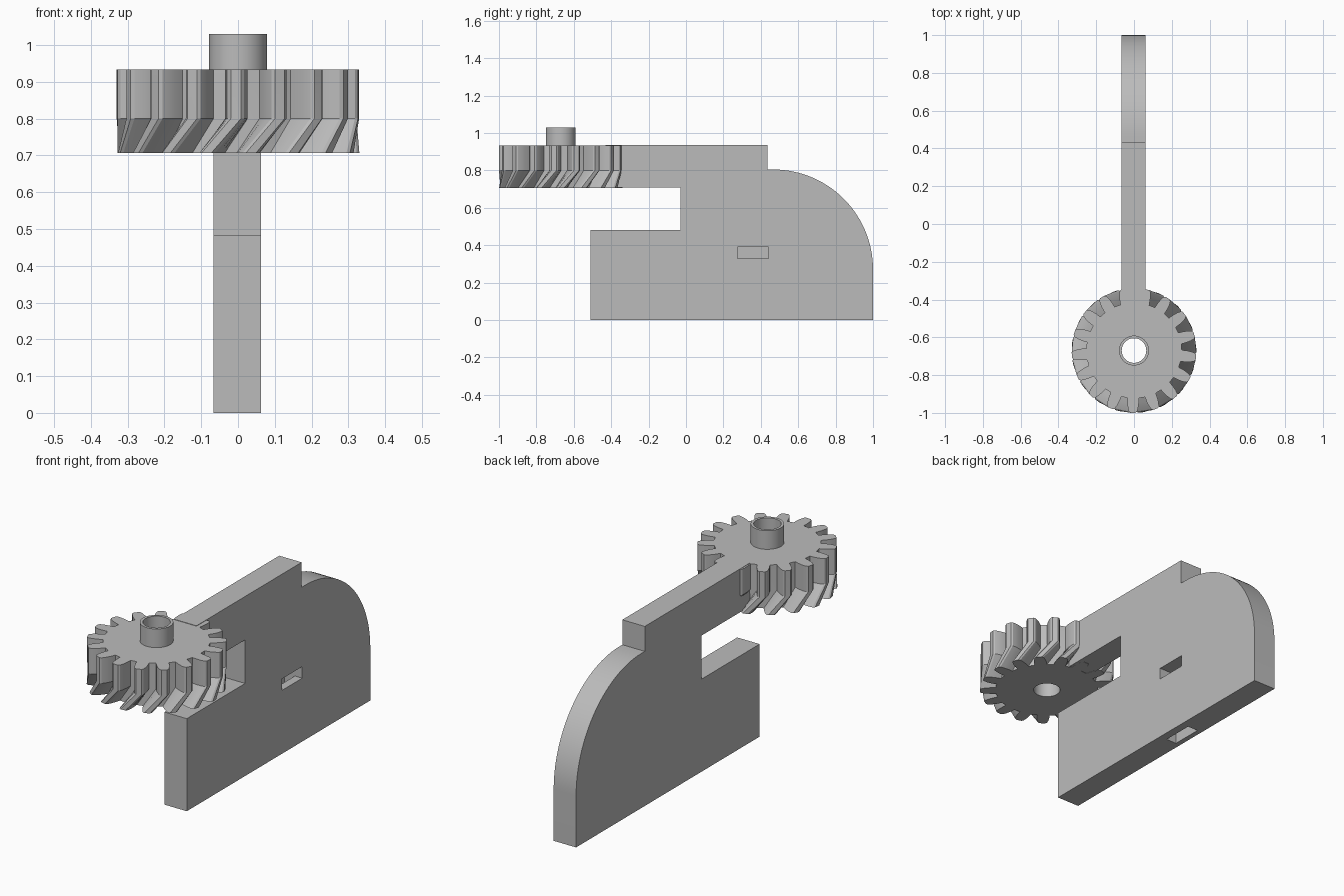
import bpy, bmesh, math
from math import radians, cos, sin
from mathutils import Matrix

cube = bpy.data.objects.get("Cube")
if cube:
    bpy.data.objects.remove(cube)

grey = bpy.data.materials.new("plain_grey")
grey.use_nodes = True
grey.diffuse_color = (0.5, 0.5, 0.5, 1)
grey.node_tree.nodes["Principled BSDF"].inputs["Base Color"].default_value = grey.diffuse_color


def loft(name, rings):
    """Join equal closed rings of points into a capped solid."""
    bm = bmesh.new()
    layers = [[bm.verts.new(p) for p in ring] for ring in rings]
    count = len(layers[0])
    for low, high in zip(layers, layers[1:]):
        for i in range(count):
            j = (i + 1) % count
            bm.faces.new((low[i], low[j], high[j], high[i]))
    bm.faces.new(layers[0][::-1])
    bm.faces.new(layers[-1])
    bmesh.ops.recalc_face_normals(bm, faces=bm.faces)
    mesh = bpy.data.meshes.new(name)
    bm.to_mesh(mesh)
    bm.free()
    mesh.materials.append(grey)
    obj = bpy.data.objects.new(name, mesh)
    bpy.context.collection.objects.link(obj)
    return obj


def cylinder(name, radius, y, z0, z1, sides=64):
    turns = [2 * math.pi * i / sides for i in range(sides)]
    return loft(name, [[(radius * cos(a), y + radius * sin(a), z) for a in turns] for z in (z0, z1)])


def activate(obj):
    bpy.ops.object.select_all(action='DESELECT')
    obj.select_set(True)
    bpy.context.view_layer.objects.active = obj


def combine(obj, other, operation):
    mod = obj.modifiers.new(operation.title(), 'BOOLEAN')
    mod.operation = operation
    mod.solver = 'EXACT'
    mod.object = other
    activate(obj)
    bpy.ops.object.modifier_apply(modifier=mod.name)
    bpy.data.objects.remove(other)


def smooth(obj):
    activate(obj)
    bpy.ops.object.shade_smooth_by_angle(angle=radians(25))


# Body plate: side profile (y, z) with a rounded back shoulder and the arm
LEFT, RIGHT = 0.062, -0.067
ARC_Y, ARC_Z, ARC_R = 0.465, 0.27, 0.535
shoulder = [(ARC_Y + ARC_R * cos(radians(a)), ARC_Z + ARC_R * sin(radians(a)))
            for a in range(0, 91, 3)]
profile = [(-0.51, 0), (1, 0)] + shoulder + [
    (0.435, 0.805), (0.435, 0.935), (-0.43, 0.935), (-0.43, 0.709),
    (-0.03, 0.709), (-0.03, 0.482), (-0.51, 0.482)]
body = loft("body_plate", [[(x, y, z) for y, z in profile] for x in (RIGHT, LEFT)])

# Bent channel: opens on the left face and runs down through the base
channel = [(-0.04, -0.1), (0.02, -0.1), (0.02, 0.33), (0.1, 0.33), (0.1, 0.39), (-0.04, 0.39)]
cutter = loft("channel_cutter", [[(x, y, z) for x, z in channel] for y in (0.275, 0.44)])
combine(body, cutter, 'DIFFERENCE')
smooth(body)

# Gear: straight teeth above, swept teeth below
GEAR_Y, TEETH = -0.67, 17
half_tooth = [(0.253, 6.9), (0.28, 6.2), (0.305, 5.1), (0.323, 3.9), (0.33, 2.4)]
tooth = [(r, -a) for r, a in half_tooth] + [(r, a) for r, a in half_tooth[::-1]]


def gear_ring(z, twist):
    ring = []
    for i in range(TEETH):
        for r, a in tooth:
            turn = radians(a + twist - 91 + 360 * i / TEETH)
            ring.append((r * cos(turn), GEAR_Y + r * sin(turn), z))
    return ring


gear = loft("gear", [gear_ring(0.707, -14), gear_ring(0.80, 0), gear_ring(0.933, 0)])

# Hub collar and through bore
combine(gear, cylinder("hub", 0.079, GEAR_Y, 0.85, 1.03), 'UNION')
combine(gear, cylinder("bore_cutter", 0.065, GEAR_Y, 0.5, 1.2), 'DIFFERENCE')
smooth(gear)
